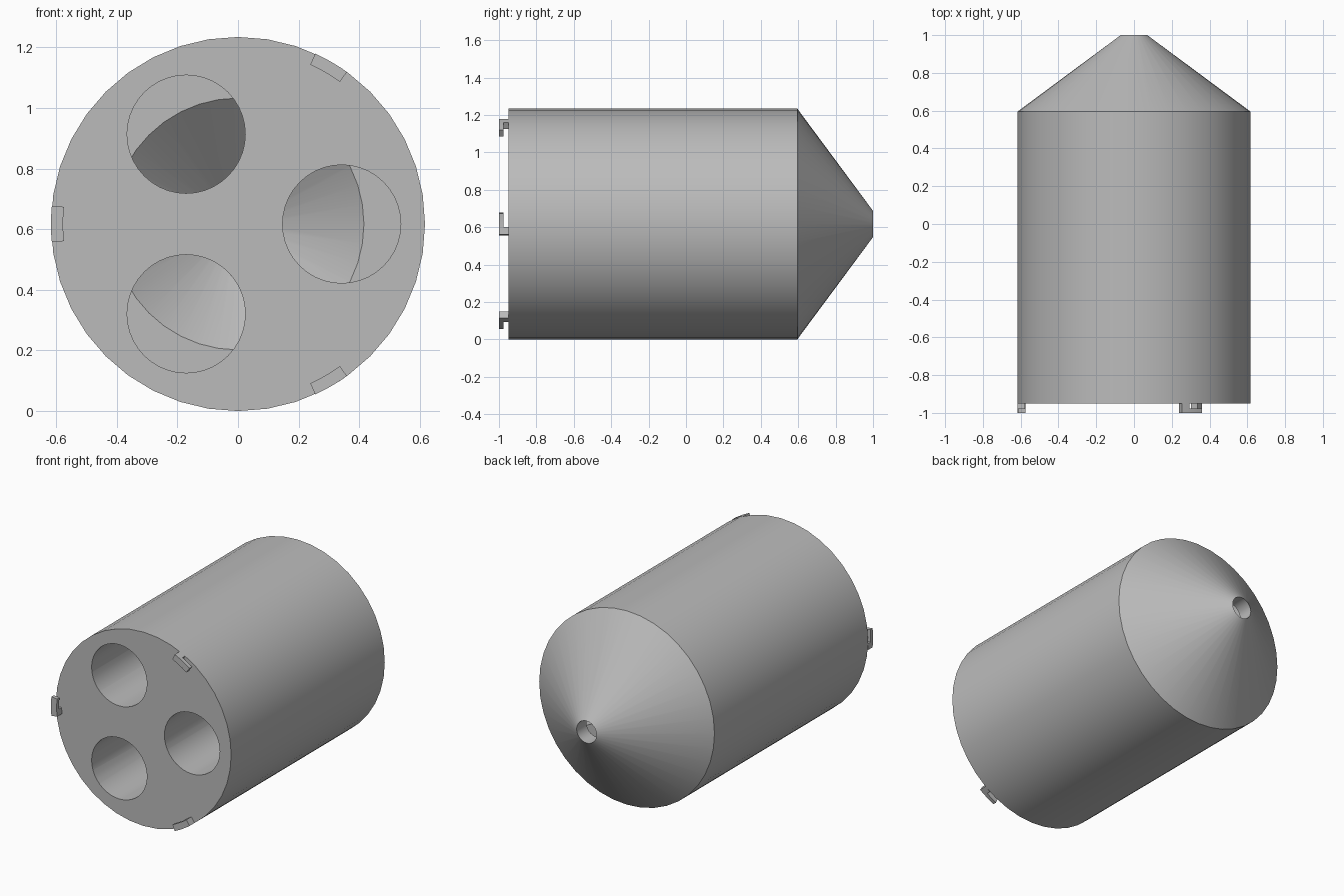
import bpy, bmesh
from math import cos, sin, pi, radians, tau
from mathutils import Matrix

if "Cube" in bpy.data.objects:
    bpy.data.objects.remove(bpy.data.objects["Cube"])

R = 0.617                      # body radius and axis height
FRONT, SHOULDER, TIP = -0.95, 0.595, 1.0
SEGMENTS = 40

grey = bpy.data.materials.new("plain grey")
grey.use_nodes = True
colour = (0.5, 0.5, 0.5, 1)
grey.diffuse_color = colour
grey.node_tree.nodes["Principled BSDF"].inputs["Base Color"].default_value = colour


def make_object(name, bm):
    bmesh.ops.recalc_face_normals(bm, faces=bm.faces)
    mesh = bpy.data.meshes.new(name)
    bm.to_mesh(mesh)
    bm.free()
    mesh.materials.append(grey)
    obj = bpy.data.objects.new(name, mesh)
    bpy.context.collection.objects.link(obj)
    return obj


def activate(obj):
    bpy.ops.object.select_all(action='DESELECT')
    obj.select_set(True)
    bpy.context.view_layer.objects.active = obj


def lathe(name, profile):
    """Turn (radius, y) points around the y axis at height R."""
    bm = bmesh.new()
    verts = [bm.verts.new((r, y, 0)) for r, y in profile]
    edges = [bm.edges.new(pair) for pair in zip(verts, verts[1:])]
    bmesh.ops.spin(bm, geom=verts + edges, axis=(0, 1, 0), cent=(0, 0, 0),
                   angle=tau, steps=SEGMENTS, use_duplicate=False)
    bmesh.ops.remove_doubles(bm, verts=bm.verts, dist=0.0001)
    bmesh.ops.translate(bm, verts=bm.verts, vec=(0, 0, R))
    return make_object(name, bm)


# Body: cylinder with a cone end, a funnel cavity and a short outlet
body = lathe("body", [(0, FRONT), (R, FRONT), (R, SHOULDER), (0.07, TIP),
                      (0.07, 0.9), (0.42, SHOULDER), (0, SHOULDER)])

# Three bores running from the front face into the funnel
bm = bmesh.new()
start, end = FRONT - 0.1, SHOULDER + 0.004
for i in range(3):
    a = i * tau / 3
    place = (Matrix.Translation((0.342 * cos(a), (start + end) / 2, R + 0.342 * sin(a)))
             @ Matrix.Rotation(pi / 2, 4, 'X'))
    bmesh.ops.create_cone(bm, cap_ends=True, segments=SEGMENTS, radius1=0.195,
                          radius2=0.195, depth=end - start, matrix=place)
cutter = make_object("bore_cutter", bm)
cutter.hide_render = True
cut = body.modifiers.new("bores", 'BOOLEAN')
cut.operation = 'DIFFERENCE'
cut.solver = 'EXACT'
cut.object = cutter
activate(body)
bpy.ops.object.modifier_apply(modifier=cut.name)
bpy.data.objects.remove(cutter)
bpy.ops.object.shade_smooth_by_angle(angle=radians(25))


# Hooks: a curved L with a stem at one end, standing on the front rim
def hook(name, centre):
    half, steps = 0.098, 6
    stem = half * 0.3
    bm = bmesh.new()

    def arc_block(a0, a1, y0, y1):
        rings = []
        for i in range(steps + 1):
            a = a0 + (a1 - a0) * i / steps
            rings.append([bm.verts.new((r * cos(a), y, R + r * sin(a)))
                          for r, y in ((0.577, y0), (R, y0), (R, y1), (0.577, y1))])
        for p, q in zip(rings, rings[1:]):
            for k in range(4):
                n = (k + 1) % 4
                bm.faces.new((p[k], p[n], q[n], q[k]))
        bm.faces.new(rings[0])
        bm.faces.new(rings[-1])

    arc_block(centre - half, centre + half, -1.0, -0.976)
    arc_block(centre + stem, centre + half, -0.976, FRONT)
    obj = make_object(name, bm)
    activate(obj)
    bpy.ops.object.shade_smooth_by_angle(angle=radians(25))


for name, degrees in (("hook_upper", 60), ("hook_side", 180), ("hook_lower", 300)):
    hook(name, radians(degrees))
